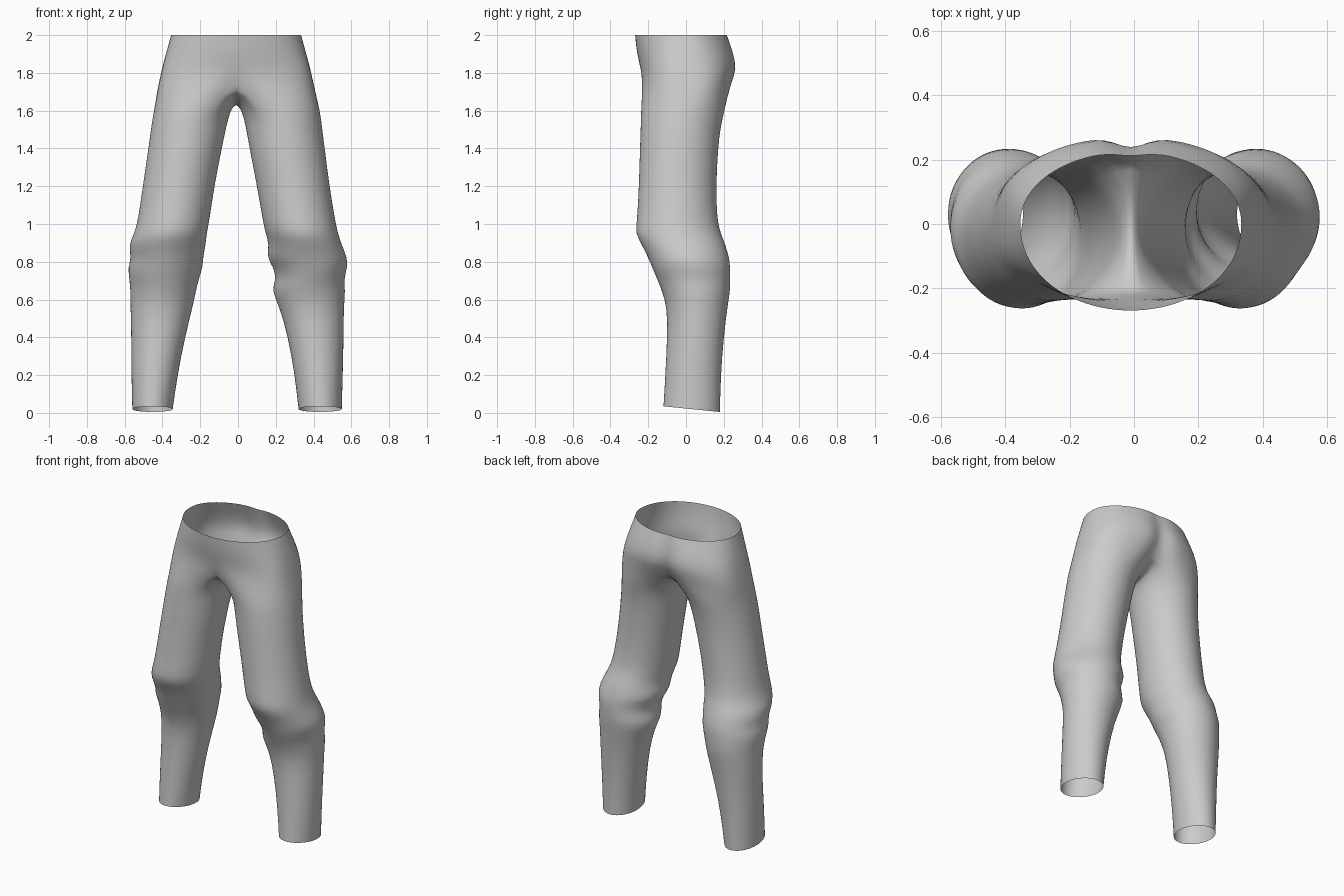
import bpy, bmesh
from math import sin, cos, pi, exp, copysign

if "Cube" in bpy.data.objects:
    bpy.data.objects.remove(bpy.data.objects["Cube"])

SIDES = 32          # points around each leg
SEAM = 11           # index where the front and back centre seams begin
MID = -0.01         # x of the centre seam

# Leg sections: height, right outer/inner, left outer/inner, front y, back y
LEG = [
    (0.02, 0.56, 0.345, 0.55, 0.32, -0.12, 0.18),
    (0.2, 0.565, 0.32, 0.555, 0.3, -0.11, 0.185),
    (0.4, 0.565, 0.28, 0.56, 0.265, -0.1, 0.2),
    (0.56, 0.57, 0.24, 0.56, 0.22, -0.1, 0.22),
    (0.65, 0.57, 0.22, 0.57, 0.175, -0.13, 0.235),
    (0.7, 0.575, 0.21, 0.56, 0.2, -0.15, 0.235),
    (0.77, 0.585, 0.185, 0.58, 0.19, -0.18, 0.235),
    (0.82, 0.565, 0.185, 0.58, 0.15, -0.2, 0.23),
    (0.89, 0.58, 0.17, 0.55, 0.165, -0.235, 0.21),
    (0.95, 0.55, 0.165, 0.53, 0.145, -0.27, 0.185),
    (1.02, 0.53, 0.15, 0.515, 0.13, -0.26, 0.165),
    (1.2, 0.505, 0.125, 0.485, 0.1, -0.25, 0.16),
    (1.4, 0.475, 0.085, 0.46, 0.06, -0.245, 0.17),
    (1.52, 0.46, 0.06, 0.445, 0.04, -0.24, 0.185),
    (1.6, 0.445, 0.04, 0.435, 0.02, -0.24, 0.205),
]
# Hip sections: height, half width, front y, back y, roundness, front dip, back cleft
HIPS = [
    (1.7, 0.42, -0.24, 0.25, 0.65, 0.02, 0.05),
    (1.82, 0.395, -0.24, 0.28, 0.7, 0, 0.045),
    (1.91, 0.37, -0.262, 0.26, 0.85, 0, 0.03),
    (2.0, 0.345, -0.27, 0.225, 0.95, 0, 0.015),
]


def leg_ring(row, side):
    """Oval section of one leg; the hem slopes down toward the back."""
    z, r_out, r_in, l_out, l_in, front, back = row
    outer, inner = (l_out, l_in) if side > 0 else (r_out, r_in)
    cx, rx = (outer + inner) / 2, (outer - inner) / 2
    cy, ry = (front + back) / 2, (back - front) / 2
    points = []
    for i in range(SIDES):
        t = 2 * pi * i / SIDES
        y = cy - ry * sin(t)
        drop = 0.1 * (y - cy) if row is LEG[0] else 0
        points.append((side * (cx + rx * cos(t)), y, z - drop))
    return points


def hip_point(row, k, side):
    """Point on half of a hip section; k runs from back seam to front seam."""
    z, width, front, back, power, dip, cleft = row
    phi = k / SEAM * pi / 2
    x = width * cos(phi)
    s = copysign(abs(sin(phi)) ** power, sin(phi))
    groove = exp(-(x / 0.05) ** 2)
    y = s * (front + dip * groove) if s > 0 else -s * (back - cleft * groove)
    return MID + side * x, y, z


def hip_ring(row, side):
    """Open half section in leg order, with None where the leg's inside ends."""
    ring = [None] * SIDES
    for k in range(-SEAM, SEAM + 1):
        ring[k % SIDES] = hip_point(row, k, side)
    return ring


def crotch_ring(row, side):
    """Half hip section closed by the curved seam between the legs."""
    ring = hip_ring(row, side)
    for k in range(-SEAM, SEAM + 1):
        x, y, z = ring[k % SIDES]
        ring[k % SIDES] = (x, y, z + 0.06 * sin(k / SEAM * pi / 2) ** 2)
    front, back = ring[SEAM][1], ring[-SEAM][1]
    inside = SIDES - 2 * SEAM
    for i in range(1, inside):
        c = cos(pi * i / inside)
        y = (front + back) / 2 + (front - back) / 2 * c
        ring[SEAM + i] = (MID, y, 1.64 + 0.12 * c * c)
    return ring


def loft(bm, rings):
    """Skin neighbouring rings with quads, skipping the open gaps."""
    rows = [[bm.verts.new(p) if p else None for p in ring] for ring in rings]
    for low, high in zip(rows, rows[1:]):
        for i in range(SIDES):
            j = (i + 1) % SIDES
            corners = (low[i], low[j], high[j], high[i])
            if all(corners):
                bm.faces.new(corners)


# Both halves, welded along the centre seam
bm = bmesh.new()
for side in (-1, 1):
    rings = [leg_ring(row, side) for row in LEG]
    rings.append(crotch_ring(HIPS[0], side))
    rings += [hip_ring(row, side) for row in HIPS[1:]]
    loft(bm, rings)
bmesh.ops.remove_doubles(bm, verts=bm.verts, dist=0.001)
bmesh.ops.recalc_face_normals(bm, faces=bm.faces)
mesh = bpy.data.meshes.new("trousers")
bm.to_mesh(mesh)
bm.free()
trousers = bpy.data.objects.new("trousers", mesh)
bpy.context.collection.objects.link(trousers)

# Plain grey cloth
cloth = bpy.data.materials.new("grey cloth")
cloth.use_nodes = True
grey = (0.6, 0.6, 0.6, 1)
cloth.diffuse_color = grey
cloth.node_tree.nodes["Principled BSDF"].inputs["Base Color"].default_value = grey
mesh.materials.append(cloth)

# Soft rounded surface
mesh.shade_smooth()
subdivision = trousers.modifiers.new("soften", "SUBSURF")
subdivision.levels = subdivision.render_levels = 1
